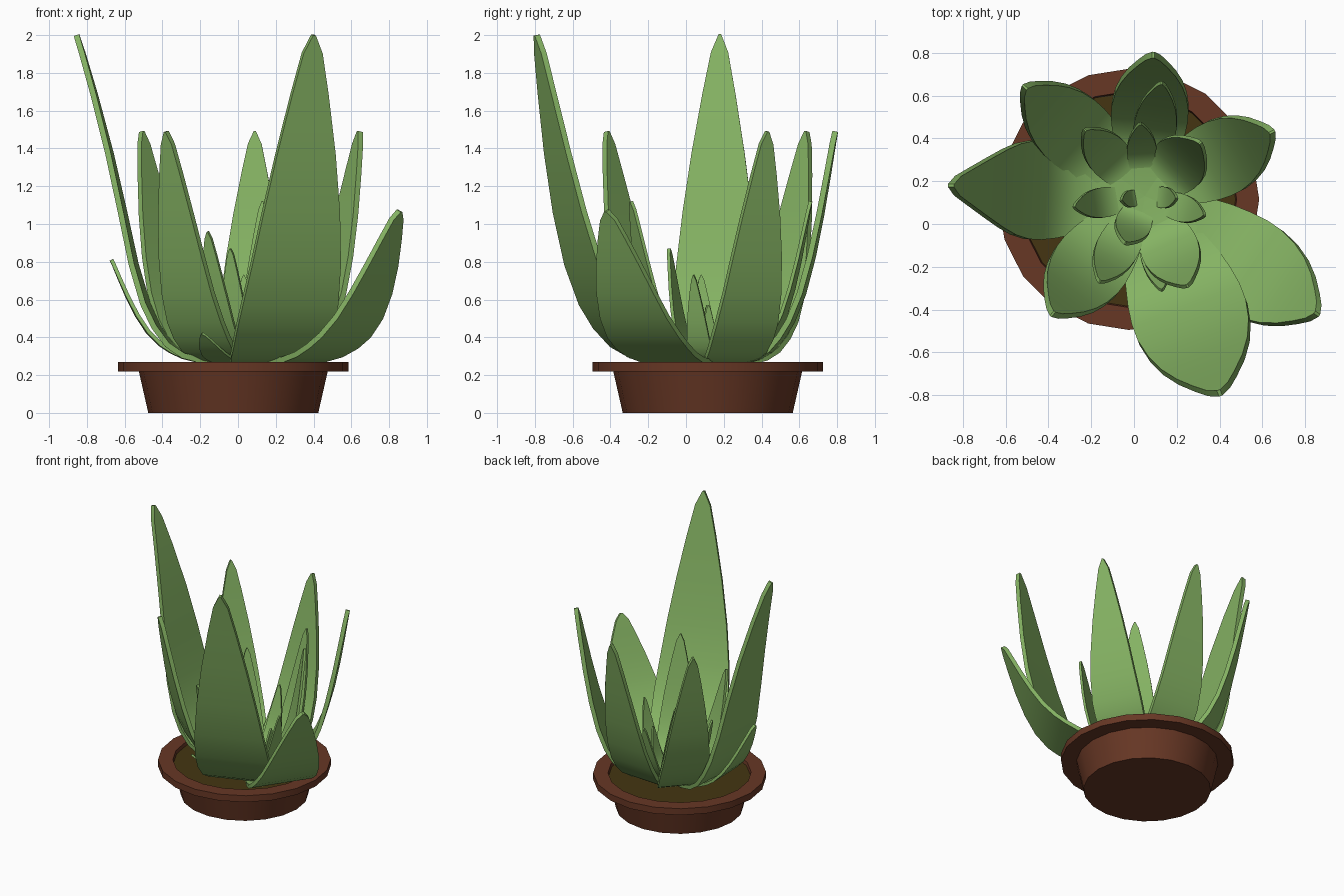
import bpy, bmesh, math
from mathutils import Vector

if "Cube" in bpy.data.objects:
    bpy.data.objects.remove(bpy.data.objects["Cube"], do_unlink=True)


def material(name, rgb):
    m = bpy.data.materials.new(name)
    m.use_nodes = True
    m.diffuse_color = (*rgb, 1)
    m.node_tree.nodes["Principled BSDF"].inputs["Base Color"].default_value = (*rgb, 1)
    return m


GREEN = material("leaf_green", (0.235, 0.45, 0.125))
CLAY = material("terracotta_brown", (0.135, 0.038, 0.018))
SOIL = material("dark_soil", (0.058, 0.036, 0.006))


def finish(name, bm, mat):
    bmesh.ops.recalc_face_normals(bm, faces=bm.faces)
    mesh = bpy.data.meshes.new(name)
    bm.to_mesh(mesh)
    bm.free()
    mesh.materials.append(mat)
    ob = bpy.data.objects.new(name, mesh)
    bpy.context.collection.objects.link(ob)
    bpy.ops.object.select_all(action='DESELECT')
    ob.select_set(True)
    bpy.context.view_layer.objects.active = ob
    bpy.ops.object.shade_smooth_by_angle(angle=math.radians(35))
    return ob


def loft(bm, rings, closed_ends=True):
    loops = [[bm.verts.new(p) for p in ring] for ring in rings]
    n = len(loops[0])
    for a, b in zip(loops, loops[1:]):
        for i in range(n):
            j = (i + 1) % n
            bm.faces.new((a[i], a[j], b[j], b[i]))
    if closed_ends:
        bm.faces.new(loops[0])
        bm.faces.new(loops[-1])


# Pot and soil, turned around the pot axis
POT_X, POT_Y, SIDES = -0.025, 0.115, 20


def circle(r, z):
    return [(POT_X + r * math.cos(math.tau * i / SIDES),
             POT_Y + r * math.sin(math.tau * i / SIDES), z) for i in range(SIDES)]


pot_profile = [(0.45, 0), (0.50, 0.22), (0.61, 0.22), (0.61, 0.27), (0.505, 0.27), (0.49, 0.2)]
bm = bmesh.new()
loft(bm, [circle(r, z) for r, z in pot_profile])
finish("pot", bm, CLAY)

bm = bmesh.new()
loft(bm, [circle(0.492, 0.21), circle(0.5, 0.245)])
finish("soil", bm, SOIL)

# Leaf stations: outward reach, height, width, all as fractions
STATIONS = [(0, 0, .35), (.25, .006, .7), (.37, .022, .86), (.47, .055, .95), (.56, .11, 1),
            (.64, .18, 1), (.73, .30, .93), (.81, .46, .8), (.88, .64, .61),
            (.94, .82, .38), (.98, .945, .2), (1, 1, .03)]
BASE = Vector((0.05, 0.13, 0.265))


def leaf(name, tip, width, lean=0.0, thick=0.03):
    span = Vector(tip) - BASE
    out = Vector((span.x, span.y, 0))
    side = Vector((-out.y, out.x, 0)).normalized()
    path = [BASE + out * (r - lean * math.sin(math.pi * h)) + Vector((0, 0, span.z * h))
            for r, h, w in STATIONS]
    rings = []
    for i, (p, st) in enumerate(zip(path, STATIONS)):
        tangent = path[min(i + 1, len(path) - 1)] - path[max(i - 1, 0)]
        normal = tangent.cross(side).normalized() * thick / 2
        s = side * width * st[2] / 2
        rings.append([p - s - normal, p + s - normal, p + s + normal, p - s + normal])
    bm = bmesh.new()
    loft(bm, rings)
    finish(name, bm, GREEN)


# Outer leaves
leaf("tall_leaf_right", (-0.855, 0.18, 2.0), 0.46, lean=0.08)
leaf("tall_leaf_front", (0.40, -0.79, 2.0), 0.54)
leaf("broad_leaf_left", (0.855, -0.42, 1.07), 0.46)
leaf("outer_leaf_back_left", (0.645, 0.43, 1.49), 0.36)
leaf("outer_leaf_back", (0.09, 0.79, 1.49), 0.36)
leaf("outer_leaf_back_right", (-0.51, 0.64, 1.49), 0.35)
leaf("outer_leaf_front_right", (-0.38, -0.42, 1.49), 0.36)
leaf("low_leaf_right", (-0.67, 0.11, 0.81), 0.3, thick=0.02)

# Middle leaves
MIDDLE = [(0.31, 0.38, 1.12, .27), (0.13, 0.66, 1.12, .2), (0.25, -0.29, 1.12, .27),
          (-0.16, -0.27, 0.96, .2), (-0.23, 0.44, 0.96, .2), (-0.04, -0.09, 0.87, .17)]
for i, (x, y, z, w) in enumerate(MIDDLE):
    leaf(f"middle_leaf_{i + 1}", (x, y, z), w, thick=0.018)

# Small heart leaves
SMALL = [(0.03, 0.47, 0.73, .14), (0.33, 0.04, 0.73, .13), (-0.28, 0.08, 0.73, .14),
         (0.13, -0.31, 0.73, .14), (0.2, 0.12, 0.57, .1), (-0.06, 0.11, 0.57, .08),
         (-0.19, -0.3, 0.42, .16)]
for i, (x, y, z, w) in enumerate(SMALL):
    leaf(f"small_leaf_{i + 1}", (x, y, z), w, thick=0.014)
